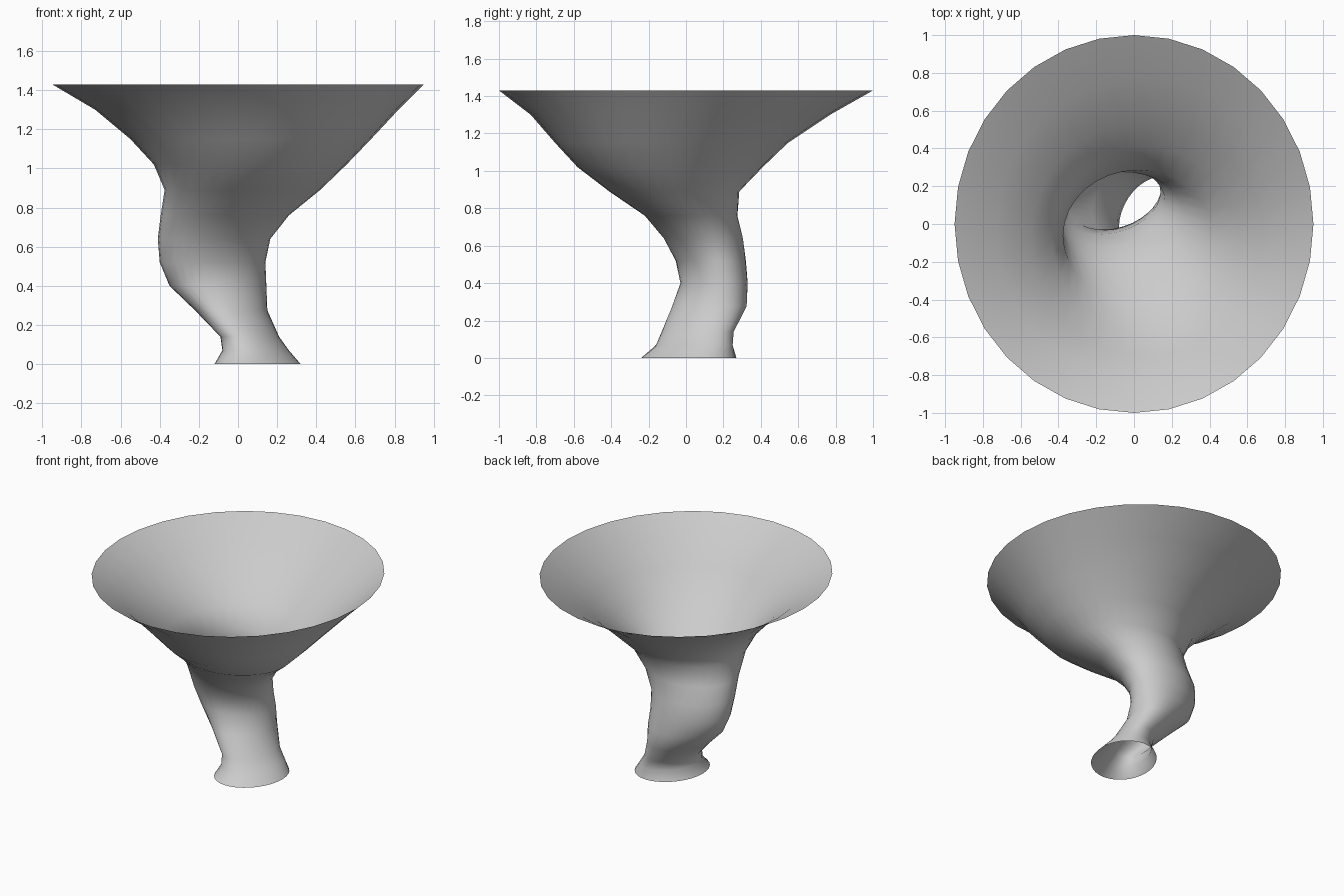
import bpy, bmesh, math

SIDES = 32
# One row per ring: height, x min, x max, y min, y max, skew of the oval
RINGS = [
    (0.00, -0.12, 0.32, -0.24, 0.27, 0.15),
    (0.07, -0.08, 0.26, -0.16, 0.25, 0.32),
    (0.14, -0.09, 0.21, -0.13, 0.255, 0.35),
    (0.275, -0.22, 0.15, -0.075, 0.325, 0.30),
    (0.40, -0.35, 0.145, -0.03, 0.33, 0.25),
    (0.52, -0.40, 0.14, -0.055, 0.32, 0.20),
    (0.64, -0.41, 0.165, -0.12, 0.305, 0.10),
    (0.76, -0.395, 0.26, -0.22, 0.275, 0.05),
    (0.89, -0.375, 0.42, -0.41, 0.285, 0.0),
    (1.02, -0.43, 0.555, -0.58, 0.41, 0.0),
    (1.15, -0.55, 0.68, -0.70, 0.545, 0.0),
    (1.30, -0.73, 0.82, -0.83, 0.77, 0.0),
    (1.43, -0.95, 0.95, -1.00, 1.00, 0.0),
]


def add_ring(bm, z, x0, x1, y0, y1, skew):
    """Add one oval ring that fills the given bounds."""
    verts = []
    for i in range(SIDES):
        t = math.tau * i / SIDES
        x = (x0 + x1) / 2 + (x1 - x0) / 2 * math.cos(t)
        y = (y0 + y1) / 2 + (y1 - y0) / 2 * math.sin(t + skew)
        verts.append(bm.verts.new((x, y, z)))
    return verts


# Open twisting funnel: rings joined into a single skin
bm = bmesh.new()
rings = [add_ring(bm, *row) for row in RINGS]
for low, high in zip(rings, rings[1:]):
    for i in range(SIDES):
        j = (i + 1) % SIDES
        bm.faces.new((low[i], low[j], high[j], high[i]))

mesh = bpy.data.meshes.new("funnel")
bm.to_mesh(mesh)
bm.free()
mesh.shade_smooth()
funnel = bpy.data.objects.new("funnel", mesh)
bpy.context.collection.objects.link(funnel)
